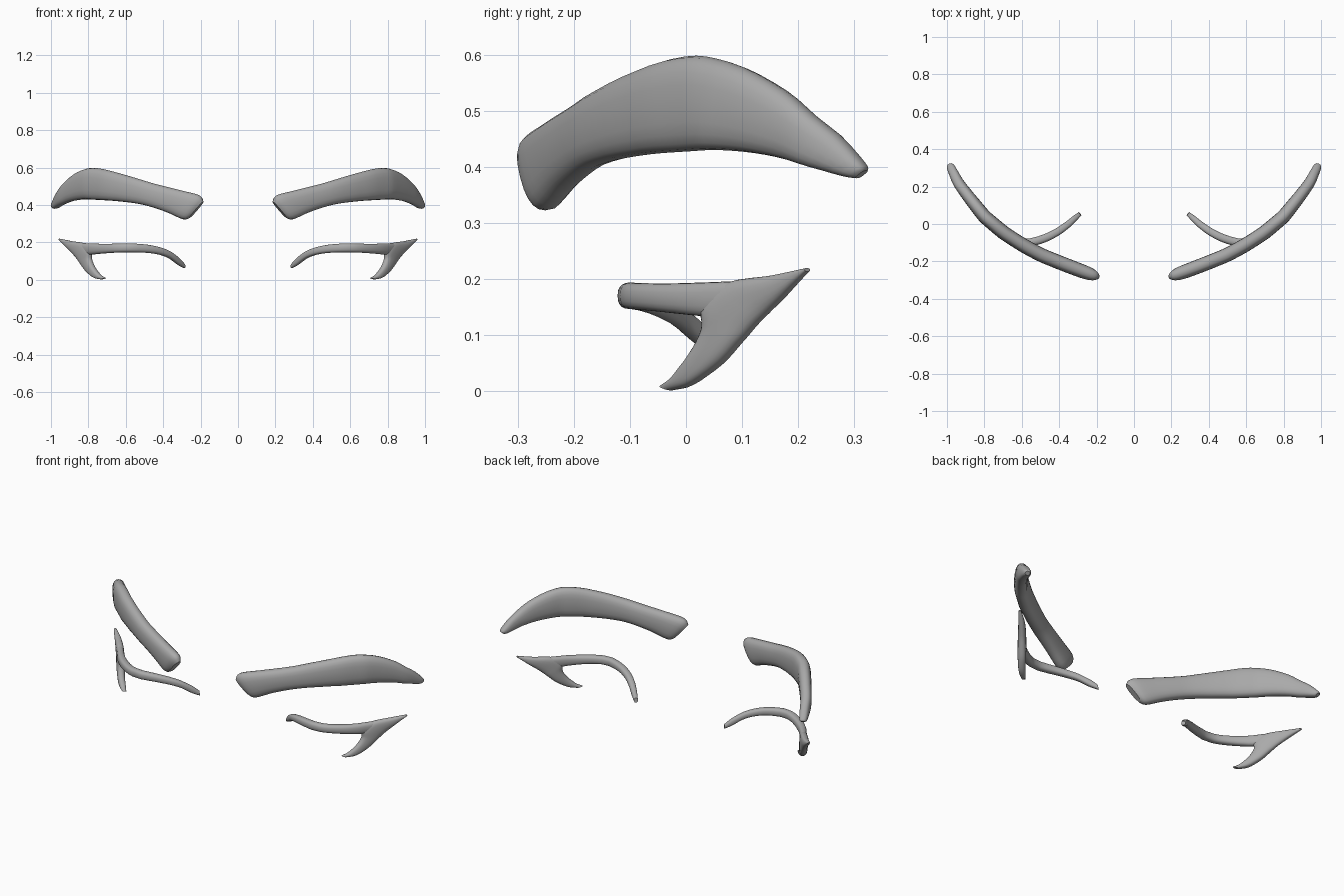
import bpy, bmesh, math
from mathutils import Vector

grey = bpy.data.materials.new("soft grey")
grey.diffuse_color = (0.4, 0.4, 0.4, 1)


def depth(curve, x):
    """Depth y of the face curve at x, linear between knots."""
    for (x0, y0), (x1, y1) in zip(curve, curve[1:]):
        if x <= x1 or (x1, y1) == curve[-1]:
            return y0 + (y1 - y0) * (x - x0) / (x1 - x0)


def catmull(a, b, c, d, t):
    return [0.5 * (2 * q + (r - p) * t + (2 * p - 5 * q + 4 * r - s) * t * t
                   + (3 * q - p - 3 * r + s) * t ** 3)
            for p, q, r, s in zip(a, b, c, d)]


def ribbon(name, curve, rows, power=2.5, sides=20, steps=4):
    """Loft rounded sections (top x, top z, low x, low z, thickness)
    along a curve seen from above, then mirror it to the other side."""
    pts = []
    for i in range(len(rows) - 1):
        a, d = rows[max(i - 1, 0)], rows[min(i + 2, len(rows) - 1)]
        pts += [catmull(a, rows[i], rows[i + 1], d, k / steps)
                for k in range(steps)]
    pts.append(rows[-1])
    bm = bmesh.new()
    loops = []
    for xu, zu, xl, zl, th in pts:
        up = Vector((xu, depth(curve, xu), zu))
        low = Vector((xl, depth(curve, xl), zl))
        mid, half = (up + low) / 2, (up - low) / 2
        dy = depth(curve, mid.x + 0.05) - depth(curve, mid.x - 0.05)
        out = Vector((dy, -0.1, 0)).normalized() * th / 2
        mid.y = 0.5 * mid.y + 0.5 * depth(curve, mid.x)
        ring = []
        for k in range(sides):
            a = 2 * math.pi * k / sides
            c, s = math.cos(a), math.sin(a)
            c = math.copysign(abs(c) ** (2 / power), c)
            s = math.copysign(abs(s) ** (2 / power), s)
            ring.append(bm.verts.new(mid + half * c + out * s))
        loops.append(ring)
    for r0, r1 in zip(loops, loops[1:]):
        for k in range(sides):
            n = (k + 1) % sides
            bm.faces.new((r0[k], r0[n], r1[n], r1[k]))
    bm.faces.new(loops[0])
    bm.faces.new(loops[-1])
    bmesh.ops.recalc_face_normals(bm, faces=bm.faces)
    for f in bm.faces:
        f.smooth = len(f.verts) == 4
    me = bpy.data.meshes.new(name)
    bm.to_mesh(me)
    bm.free()
    me.materials.append(grey)
    ob = bpy.data.objects.new(name, me)
    bpy.context.collection.objects.link(ob)
    ob.modifiers.new("mirror", "MIRROR").use_mirror_merge = False
    return ob


# Eyebrows: thick, arched, tapering outward
brow_curve = [(0.17, -0.29), (0.27, -0.255), (0.35, -0.225), (0.5, -0.165),
              (0.6, -0.11), (0.7, -0.045), (0.8, 0.04), (0.88, 0.14),
              (0.94, 0.22), (0.985, 0.315)]
ribbon("eyebrows", brow_curve, [
    (0.185, 0.418, 0.258, 0.332, 0.04),
    (0.207, 0.452, 0.295, 0.324, 0.07),
    (0.30, 0.477, 0.39, 0.365, 0.075),
    (0.45, 0.515, 0.51, 0.402, 0.075),
    (0.61, 0.563, 0.64, 0.42, 0.075),
    (0.75, 0.597, 0.76, 0.428, 0.075),
    (0.83, 0.587, 0.82, 0.43, 0.072),
    (0.905, 0.538, 0.88, 0.422, 0.065),
    (0.955, 0.475, 0.93, 0.405, 0.058),
    (0.985, 0.41, 0.968, 0.384, 0.045),
    (0.988, 0.394, 0.98, 0.38, 0.025)])

# Upper lash line, its outer end buried in the wing
lash_curve = [(0.27, 0.07), (0.3, 0.045), (0.35, 0.0), (0.4, -0.037),
              (0.45, -0.065), (0.5, -0.085), (0.56, -0.1), (0.62, -0.095),
              (0.67, -0.07), (0.72, -0.035), (0.77, 0.01), (0.81, 0.06),
              (0.85, 0.11), (0.9, 0.165), (0.96, 0.22)]
ribbon("upper_lashes", lash_curve, [
    (0.290, 0.088, 0.287, 0.062, 0.022),
    (0.325, 0.124, 0.32, 0.08, 0.032),
    (0.38, 0.160, 0.375, 0.119, 0.038),
    (0.46, 0.184, 0.455, 0.141, 0.042),
    (0.56, 0.194, 0.56, 0.147, 0.044),
    (0.66, 0.193, 0.66, 0.145, 0.044),
    (0.75, 0.193, 0.75, 0.138, 0.042),
    (0.84, 0.197, 0.82, 0.13, 0.036)])

# Outer wing with its lower hook
ribbon("lash_wings", lash_curve, [
    (0.708, 0.010, 0.73, 0.002, 0.02),
    (0.735, 0.026, 0.77, 0.012, 0.034),
    (0.768, 0.066, 0.81, 0.047, 0.042),
    (0.787, 0.112, 0.84, 0.088, 0.045),
    (0.787, 0.155, 0.86, 0.115, 0.045),
    (0.82, 0.194, 0.88, 0.138, 0.042),
    (0.89, 0.207, 0.913, 0.172, 0.034),
    (0.955, 0.22, 0.956, 0.214, 0.014)])
